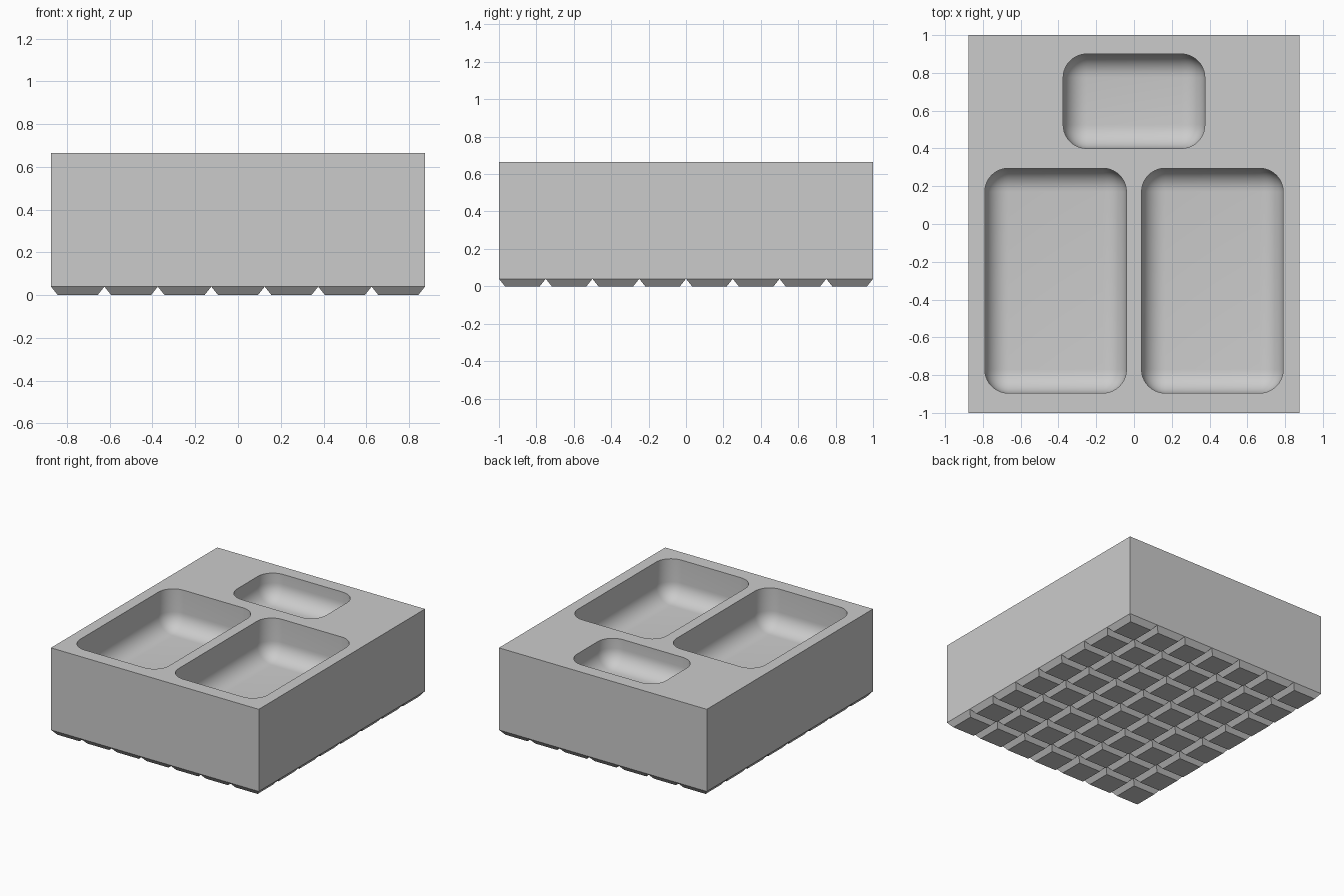
import bpy, bmesh
from mathutils import Vector

if "Cube" in bpy.data.objects:
    bpy.data.objects.remove(bpy.data.objects["Cube"], do_unlink=True)

HALF_X, HALF_Y, BASE, TOP = 0.875, 1.0, 0.04, 0.665
CELL, CHAMFER, RADIUS = 0.25, 0.032, 0.125

grey = bpy.data.materials.new("plain grey")
grey.use_nodes = True
grey.diffuse_color = (0.6, 0.6, 0.6, 1)
grey.node_tree.nodes["Principled BSDF"].inputs["Base Color"].default_value = (0.6, 0.6, 0.6, 1)


def add_object(name, bm):
    bmesh.ops.recalc_face_normals(bm, faces=bm.faces)
    mesh = bpy.data.meshes.new(name)
    bm.to_mesh(mesh)
    bm.free()
    mesh.materials.append(grey)
    obj = bpy.data.objects.new(name, mesh)
    bpy.context.collection.objects.link(obj)
    return obj


def add_box(bm, low, high):
    low, high = Vector(low), Vector(high)
    verts = bmesh.ops.create_cube(bm, size=1)["verts"]
    for v in verts:
        v.co = (low + high) / 2 + v.co * (high - low)
    return verts


def pocket_cutter(name, x0, x1, y0, y1, depth):
    """Box with round upright corners and a round floor edge."""
    bm = bmesh.new()
    add_box(bm, (x0, y0, TOP - depth), (x1, y1, TOP + 0.2))
    edges = [e for e in bm.edges if any(v.co.z < TOP for v in e.verts)]
    bmesh.ops.bevel(bm, geom=edges, offset=RADIUS, segments=10, profile=0.5, affect="EDGES")
    for f in bm.faces:
        f.smooth = True
    cutter = add_object(name, bm)
    cutter.hide_render = True
    cutter.hide_set(True)
    return cutter


# Block
bm = bmesh.new()
add_box(bm, (-HALF_X, -HALF_Y, BASE), (HALF_X, HALF_Y, TOP))
body = add_object("tray_body", bm)

# Three rounded pockets cut into the top
cutters = [
    pocket_cutter("left_pocket_cutter", 0.04, 0.79, -0.895, 0.295, 0.3),
    pocket_cutter("right_pocket_cutter", -0.79, -0.04, -0.895, 0.295, 0.3),
    pocket_cutter("back_pocket_cutter", -0.375, 0.375, 0.4, 0.9, 0.2),
]
for cutter in cutters:
    mod = body.modifiers.new(cutter.name, "BOOLEAN")
    mod.operation = "DIFFERENCE"
    mod.solver = "EXACT"
    mod.object = cutter

bpy.context.view_layer.objects.active = body
body.select_set(True)
for mod in list(body.modifiers):
    bpy.ops.object.modifier_apply(modifier=mod.name)
for cutter in cutters:
    bpy.data.objects.remove(cutter, do_unlink=True)
bpy.ops.object.shade_smooth_by_angle(angle=0.6)

# Grid of chamfered feet under the block
bm = bmesh.new()
for i in range(7):
    for j in range(8):
        x, y = -HALF_X + i * CELL, -HALF_Y + j * CELL
        for v in add_box(bm, (x, y, 0), (x + CELL, y + CELL, BASE)):
            if v.co.z < BASE / 2:
                v.co.x += CHAMFER if v.co.x < x + CELL / 2 else -CHAMFER
                v.co.y += CHAMFER if v.co.y < y + CELL / 2 else -CHAMFER
add_object("grid_feet", bm)
